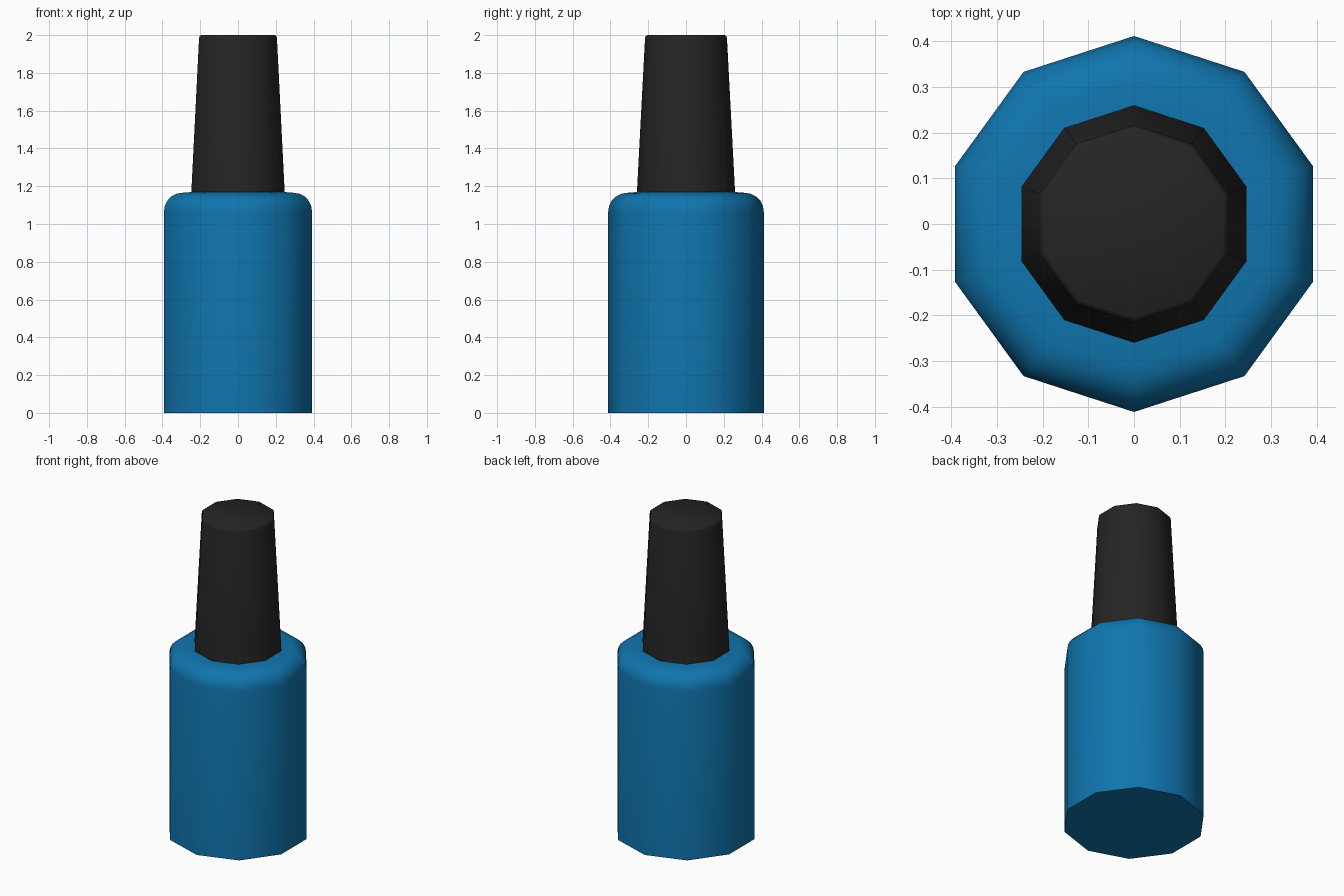
import bpy, bmesh, math

if "Cube" in bpy.data.objects:
    bpy.data.objects.remove(bpy.data.objects["Cube"])

SIDES = 10


def material(name, rgb):
    m = bpy.data.materials.new(name)
    m.diffuse_color = (*rgb, 1)
    m.use_nodes = True
    m.node_tree.nodes["Principled BSDF"].inputs["Base Color"].default_value = m.diffuse_color
    return m


def lathe(name, profile, mat):
    """Closed ten-sided solid from (radius, height) rings, a corner on +y."""
    bm = bmesh.new()
    rings = []
    for r, z in profile:
        angles = [math.pi / 2 + 2 * math.pi * i / SIDES for i in range(SIDES)]
        rings.append([bm.verts.new((r * math.cos(a), r * math.sin(a), z)) for a in angles])
    for low, high in zip(rings, rings[1:]):
        for i in range(SIDES):
            j = (i + 1) % SIDES
            bm.faces.new((low[i], low[j], high[j], high[i]))
    bm.faces.new(rings[0][::-1])
    bm.faces.new(rings[-1])
    mesh = bpy.data.meshes.new(name)
    bm.to_mesh(mesh)
    bm.free()
    mesh.materials.append(mat)
    obj = bpy.data.objects.new(name, mesh)
    bpy.context.collection.objects.link(obj)
    bpy.ops.object.select_all(action='DESELECT')
    obj.select_set(True)
    bpy.context.view_layer.objects.active = obj
    bpy.ops.object.shade_smooth_by_angle(angle=math.radians(42))
    return obj


blue = material("bottle blue", (0.005, 0.178, 0.425))
black = material("cap black", (0.018, 0.018, 0.018))

# Bottle with rounded shoulder
shoulder = [(0.312 + 0.1 * math.cos(t), 1.065 + 0.1 * math.sin(t))
            for t in (math.pi / 2 * k / 5 for k in range(6))]
lathe("bottle", [(0.412, 0)] + shoulder + [(0.25, 1.17)], blue)

# Tapered cap with a small bevel on the top edge
lathe("cap", [(0.26, 1.165), (0.217, 1.982), (0.213, 1.995), (0.205, 2.0)], black)
